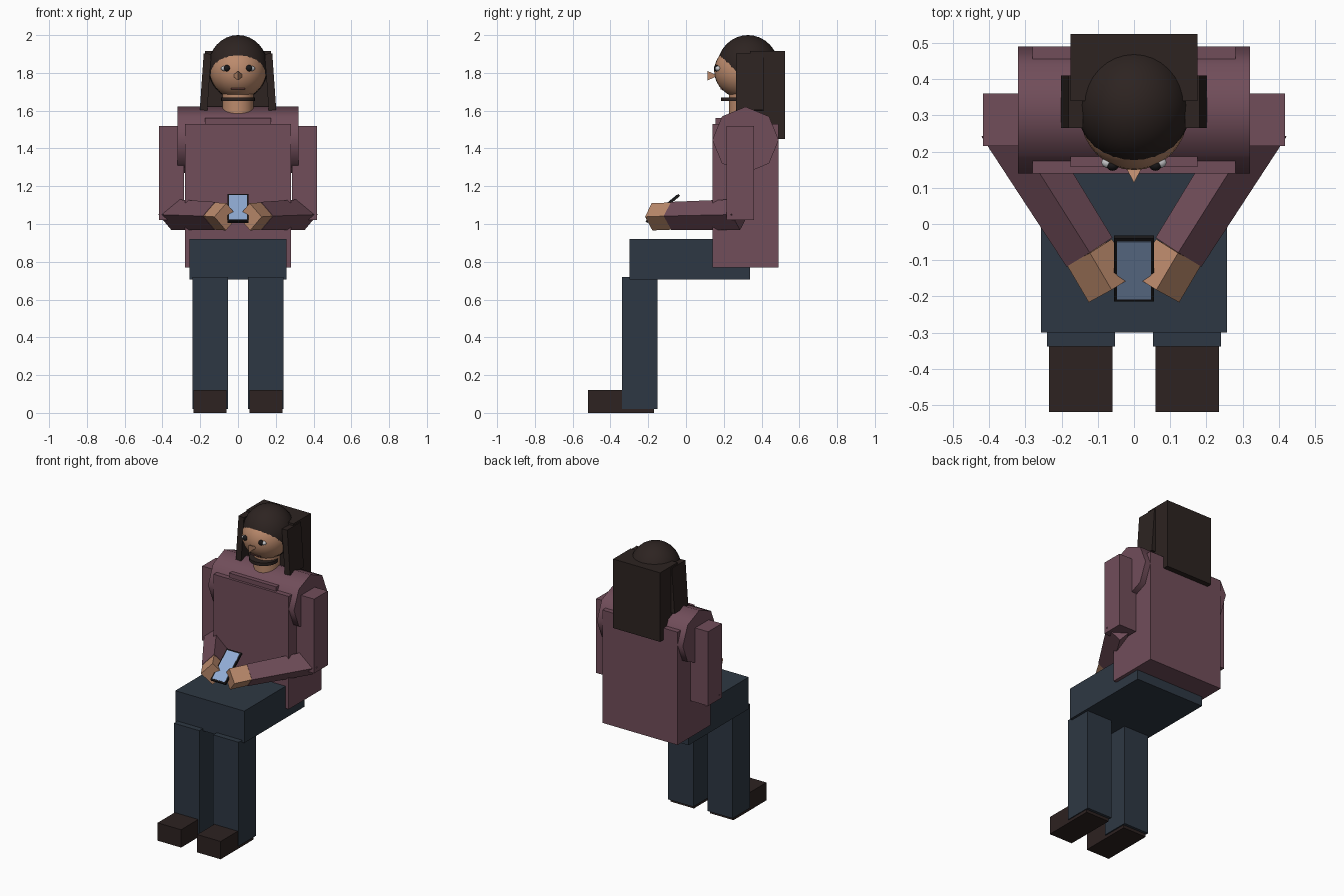
import bpy, bmesh, math
from mathutils import Vector, Matrix

cube = bpy.data.objects.get("Cube")
if cube:
    bpy.data.objects.remove(cube, do_unlink=True)


def material(name, *rgb):
    m = bpy.data.materials.new(name)
    m.use_nodes = True
    m.diffuse_color = (*rgb, 1)
    bsdf = m.node_tree.nodes["Principled BSDF"]
    bsdf.inputs["Base Color"].default_value = (*rgb, 1)
    bsdf.inputs["Roughness"].default_value = 0.8
    return m


PLUM = material("plum_cloth", 0.165, 0.075, 0.102)
NAVY = material("navy_cloth", 0.027, 0.039, 0.056)
LEATHER = material("dark_leather", 0.026, 0.016, 0.015)
HAIR = material("dark_hair", 0.026, 0.017, 0.015)
SKIN = material("skin", 0.50, 0.255, 0.15)
BLACK = material("black", 0.01, 0.009, 0.01)
SCREEN = material("screen_blue", 0.28, 0.41, 0.66)
WHITE = material("eye_white", 0.6, 0.6, 0.62)
LIP = material("lip", 0.13, 0.05, 0.045)


def finish(name, bm, mat, matrix=None, smooth=None):
    if matrix:
        bm.transform(matrix)
    bmesh.ops.recalc_face_normals(bm, faces=bm.faces)
    mesh = bpy.data.meshes.new(name)
    bm.to_mesh(mesh)
    bm.free()
    mesh.materials.append(mat)
    ob = bpy.data.objects.new(name, mesh)
    bpy.context.collection.objects.link(ob)
    if smooth:
        bpy.ops.object.select_all(action='DESELECT')
        ob.select_set(True)
        bpy.context.view_layer.objects.active = ob
        bpy.ops.object.shade_smooth_by_angle(angle=math.radians(smooth))
    return ob


def box(name, mat, x, y, z, matrix=None):
    """Box given by its (min, max) range on each axis."""
    bm = bmesh.new()
    bmesh.ops.create_cube(bm, size=1)
    for v in bm.verts:
        v.co = [r[0] if c < 0 else r[1] for c, r in zip(v.co, (x, y, z))]
    return finish(name, bm, mat, matrix)


def ball(name, mat, center, radii, segments=32):
    bm = bmesh.new()
    bmesh.ops.create_uvsphere(bm, u_segments=segments, v_segments=segments // 2, radius=1)
    return finish(name, bm, mat, Matrix.Translation(center) @ Matrix.Diagonal((*radii, 1)), 60)


def tube(name, mat, a, b, r1, r2, sides, smooth=None):
    """Prism or cone from a to b with one corner pointing up."""
    a, b = Vector(a), Vector(b)
    d = (b - a).normalized()
    ref = Vector((0, 0, 1)) if abs(d.z) < 0.9 else Vector((0, 1, 0))
    side = ref.cross(d).normalized()
    up = d.cross(side)
    frame = Matrix((side, up, d)).transposed().to_4x4()
    bm = bmesh.new()
    bmesh.ops.create_cone(bm, cap_ends=True, segments=sides, radius1=r1, radius2=r2,
                          depth=(b - a).length)
    return finish(name, bm, mat, Matrix.Translation((a + b) / 2) @ frame, smooth)


# Torso, collar and rounded shoulders
box("torso", PLUM, (-0.28, 0.28), (0.14, 0.49), (0.77, 1.53))
box("collar", PLUM, (-0.175, 0.175), (0.157, 0.19), (1.5, 1.56))
tube("shoulders", PLUM, (-0.32, 0.315, 1.445), (0.32, 0.315, 1.445), 0.176, 0.176, 8, 50)

# Lap
box("lap", NAVY, (-0.257, 0.257), (-0.3, 0.34), (0.705, 0.92))

# Limbs, hair locks and eyes on both sides
for s, tag in ((1, "left"), (-1, "right")):
    def span(a, b):
        return tuple(sorted((s * a, s * b)))

    box(tag + "_lower_leg", NAVY, span(0.052, 0.241), (-0.338, -0.152), (0.02, 0.72))
    box(tag + "_shoe", LEATHER, span(0.06, 0.235), (-0.52, -0.17), (0, 0.12))
    box(tag + "_upper_arm", PLUM, span(0.287, 0.417), (0.215, 0.36), (1.02, 1.52))

    elbow = Vector((s * 0.352, 0.285, 1.05))
    wrist = Vector((s * 0.123, -0.078, 1.042))
    tip = wrist + Vector((s * -0.06, -0.102, -0.004))
    tube(tag + "_forearm", PLUM, elbow, wrist, 0.082, 0.075, 4)
    tube(tag + "_hand", SKIN, wrist, tip, 0.072, 0.072, 4)

    lean = Matrix.Translation((s * 0.172, 0.338, 1.752)) @ Matrix.Rotation(s * math.radians(-4), 4, 'Y')
    lean = lean @ Matrix.Rotation(math.pi, 4, 'Z')
    box(tag + "_hair_lock", HAIR, (-0.02, 0.02), (-0.073, 0.073), (-0.15, 0.15),
        lean)

    ball(tag + "_eye", WHITE, (s * 0.068, 0.17, 1.823), (0.022, 0.016, 0.014), 16)
    ball(tag + "_pupil", BLACK, (s * 0.059, 0.162, 1.825), (0.017, 0.015, 0.017), 16)

# Neck, head and hair
tube("neck", SKIN, (0, 0.31, 1.5), (0, 0.31, 1.7), 0.083, 0.083, 24, 40)
ball("head", SKIN, (0, 0.305, 1.81), (0.149, 0.156, 0.145))
ball("hair_cap", HAIR, (0, 0.328, 1.83), (0.158, 0.163, 0.17))
tube("hair_under_chin", HAIR, (0, 0.275, 1.65), (0, 0.275, 1.671), 0.09, 0.09, 24, 40)
box("hair_back", HAIR, (-0.175, 0.175), (0.34, 0.525), (1.45, 1.915))

# Wedge nose: wide at the face, upright ridge at the tip
bm = bmesh.new()
corners = [bm.verts.new(c) for c in ((-0.03, 0.17, 1.785), (0.03, 0.17, 1.785),
                                     (0, 0.114, 1.76), (0, 0.114, 1.81))]
bmesh.ops.convex_hull(bm, input=corners)
finish("nose", bm, SKIN)
box("mouth", LIP, (-0.036, 0.036), (0.183, 0.2), (1.711, 1.719))

# Tilted phone held between the hands
tilt = Matrix.Translation((0, -0.123, 1.082)) @ Matrix.Rotation(math.radians(39.5), 4, 'X')
box("phone_body", BLACK, (-0.055, 0.055), (-0.113, 0.113), (-0.007, 0.007), tilt)
box("phone_screen", SCREEN, (-0.047, 0.047), (-0.103, 0.103), (0.005, 0.009), tilt)
